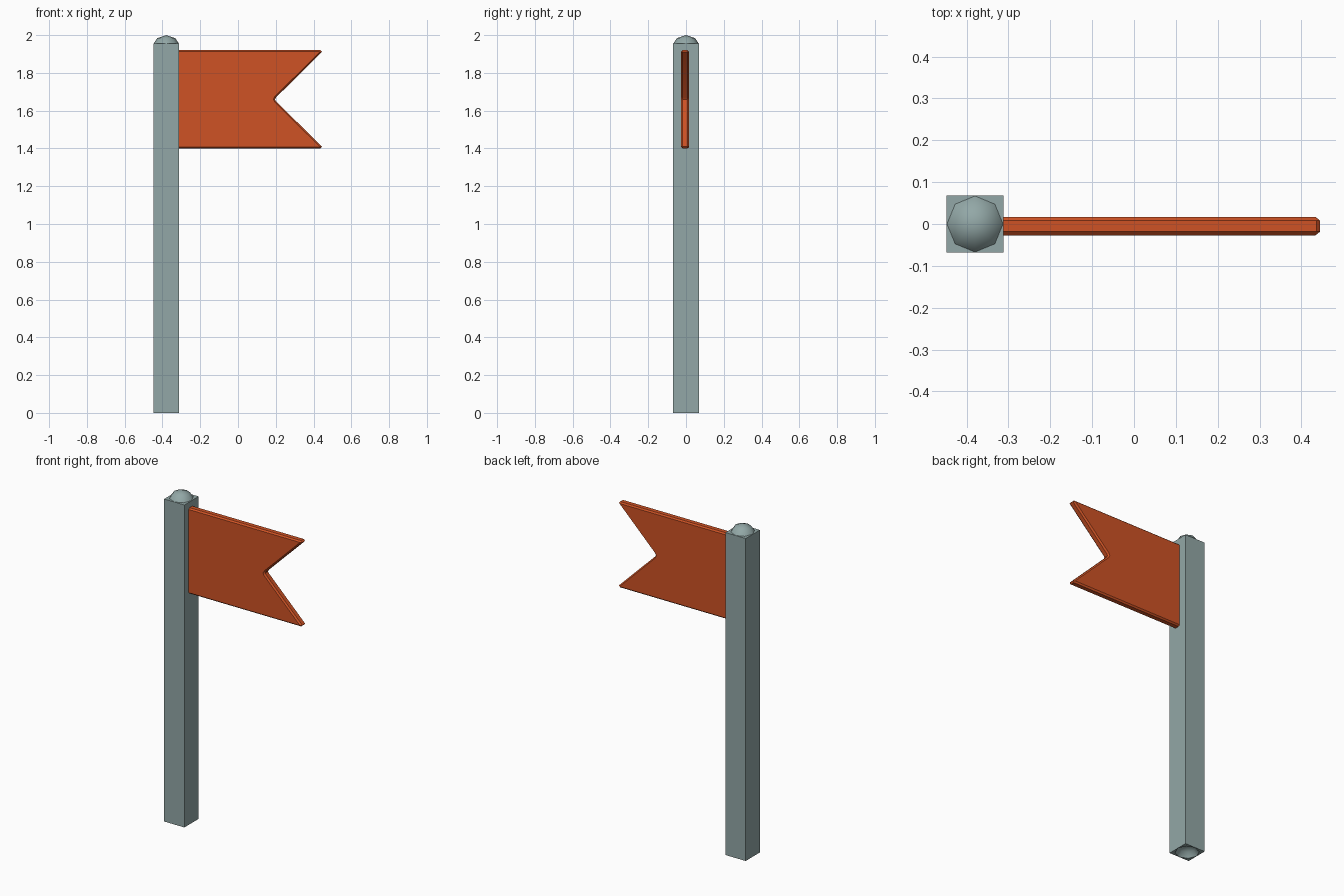
import bpy, bmesh, math

if "Cube" in bpy.data.objects:
    bpy.data.objects.remove(bpy.data.objects["Cube"])

def material(name, rgb):
    m = bpy.data.materials.new(name)
    m.diffuse_color = (*rgb, 1)
    m.use_nodes = True
    m.node_tree.nodes["Principled BSDF"].inputs["Base Color"].default_value = m.diffuse_color
    return m

GREY = material("weathered grey", (0.29, 0.39, 0.385))
ORANGE = material("burnt orange", (0.62, 0.085, 0.018))

def finish(bm, name, mat):
    bmesh.ops.recalc_face_normals(bm, faces=bm.faces)
    me = bpy.data.meshes.new(name)
    bm.to_mesh(me)
    bm.free()
    me.materials.append(mat)
    ob = bpy.data.objects.new(name, me)
    bpy.context.collection.objects.link(ob)
    bpy.ops.object.select_all(action='DESELECT')
    ob.select_set(True)
    bpy.context.view_layer.objects.active = ob
    bpy.ops.object.shade_smooth_by_angle(angle=math.radians(40))
    return ob

PX, HALF, TOP, SIDES = -0.38, 0.068, 1.955, 8
DOME = [(0.067, 0.0), (0.048, 0.029), (0.0, 0.045)]   # radius, height

def add_dome(bm, z0):
    rings = []
    for r, h in DOME[:-1]:
        rings.append([bm.verts.new((PX + r * math.cos(2 * math.pi * i / SIDES),
                                    r * math.sin(2 * math.pi * i / SIDES), z0 + h))
                      for i in range(SIDES)])
    tip = bm.verts.new((PX, 0, z0 + DOME[-1][1]))
    for i in range(SIDES):
        j = (i + 1) % SIDES
        bm.faces.new((rings[0][i], rings[0][j], rings[1][j], rings[1][i]))
        bm.faces.new((rings[1][i], rings[1][j], tip))
    return rings[0]

# Post: square bar, domed peg on top and matching socket underneath
bm = bmesh.new()
square = [(1, 1), (-1, 1), (-1, -1), (1, -1)]
ends = []
for z in (0.0, TOP):
    corners = [bm.verts.new((PX + sx * HALF, sy * HALF, z)) for sx, sy in square]
    ring = add_dome(bm, z)
    ends.append(corners)
    for k in range(4):      # flat rim between the round dome and the square edge
        a, b, c = (ring[(2 * k + d) % SIDES] for d in (0, 1, 2))
        bm.faces.new((corners[k], a, b))
        bm.faces.new((corners[k], b, c))
        bm.faces.new((corners[k], c, corners[(k + 1) % 4]))
for k in range(4):
    j = (k + 1) % 4
    bm.faces.new((ends[0][k], ends[0][j], ends[1][j], ends[1][k]))
finish(bm, "post", GREY)

# Flag: swallowtail slab with chamfered edges on both sides
YC, CORE = -0.005, 0.013
outline = [(-0.33, 1.40), (0.436, 1.40), (0.445, 1.409), (0.201, 1.65), (0.196, 1.66),
           (0.201, 1.67), (0.445, 1.911), (0.436, 1.92), (-0.33, 1.92)]
bm = bmesh.new()
front, back = ([bm.verts.new((x, YC + y, z)) for x, z in outline] for y in (-CORE, CORE))
caps = [bm.faces.new(front), bm.faces.new(back[::-1])]
for i in range(len(outline)):
    j = (i + 1) % len(outline)
    bm.faces.new((front[j], front[i], back[i], back[j]))
bm.normal_update()
for f in caps:
    bmesh.ops.inset_region(bm, faces=[f], thickness=0.008, depth=0.009, use_even_offset=True)
finish(bm, "flag", ORANGE)
